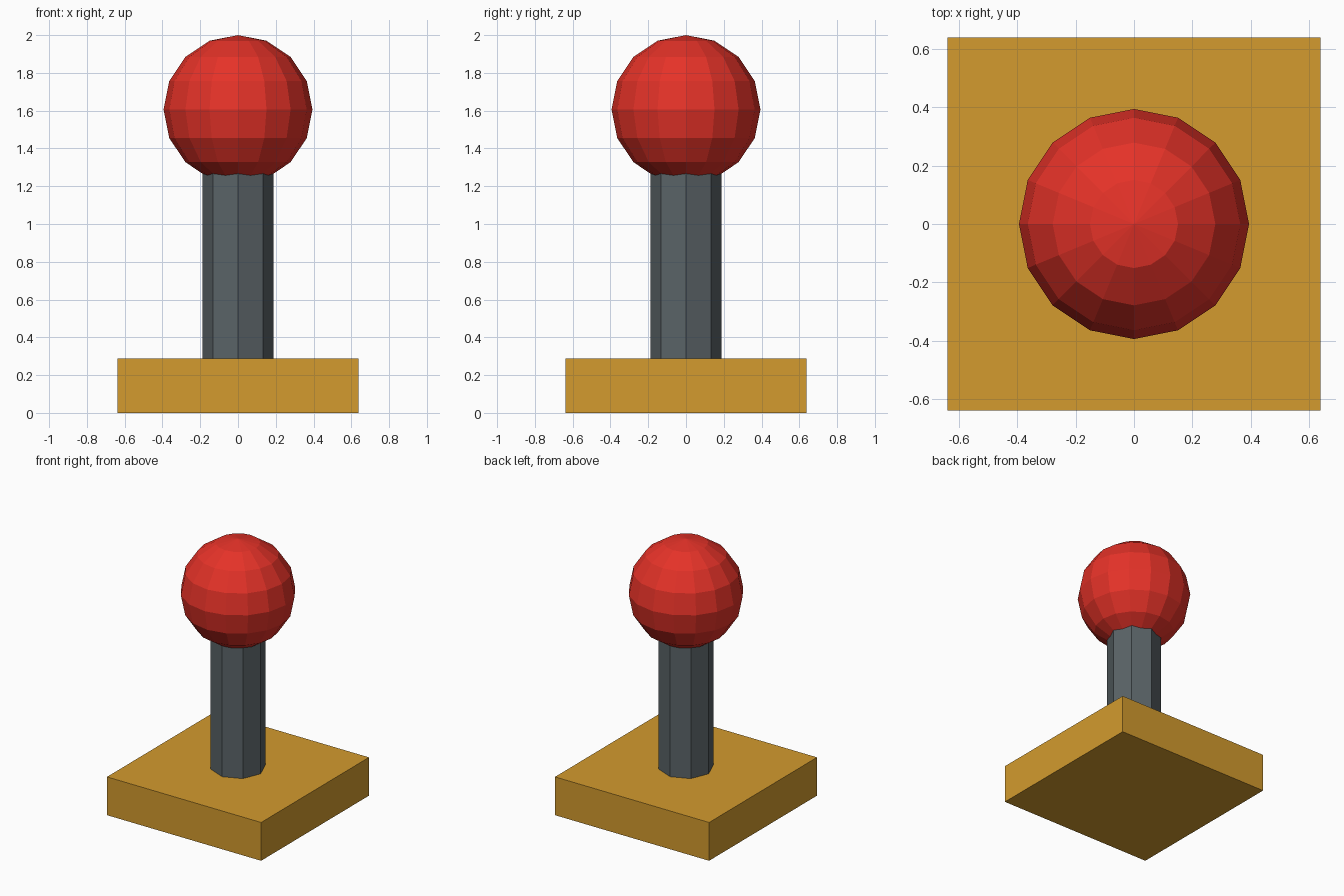
import bpy

if "Cube" in bpy.data.objects:
    bpy.data.objects.remove(bpy.data.objects["Cube"])


def material(name, rgb):
    # 8-bit sRGB to linear
    lin = [(c / 255 / 12.92) if c < 11 else ((c / 255 + 0.055) / 1.055) ** 2.4 for c in rgb]
    m = bpy.data.materials.new(name)
    m.diffuse_color = (*lin, 1)
    m.use_nodes = True
    m.node_tree.nodes["Principled BSDF"].inputs["Base Color"].default_value = m.diffuse_color
    return m


def finish(name, mat):
    obj = bpy.context.object
    obj.name = name
    obj.data.materials.append(mat)
    return obj


BASE_TOP = 0.287
BALL_R = 0.394
BALL_Z = 2.0 - BALL_R

# Square base slab
bpy.ops.mesh.primitive_cube_add(size=1, location=(0, 0, BASE_TOP / 2))
base = finish("base", material("golden yellow", (211, 155, 46)))
base.scale = (1.278, 1.278, BASE_TOP)
bpy.ops.object.transform_apply(location=False, rotation=False, scale=True)

# Octagonal shaft, running from the slab into the ball
shaft_top = 1.3
bpy.ops.mesh.primitive_cylinder_add(vertices=8, radius=0.188, depth=shaft_top - BASE_TOP,
                                    location=(0, 0, (shaft_top + BASE_TOP) / 2))
finish("shaft", material("dark grey", (90, 99, 103)))

# Faceted ball knob
bpy.ops.mesh.primitive_uv_sphere_add(segments=16, ring_count=8, radius=BALL_R,
                                     location=(0, 0, BALL_Z))
finish("ball_knob", material("red", (229, 50, 40)))
